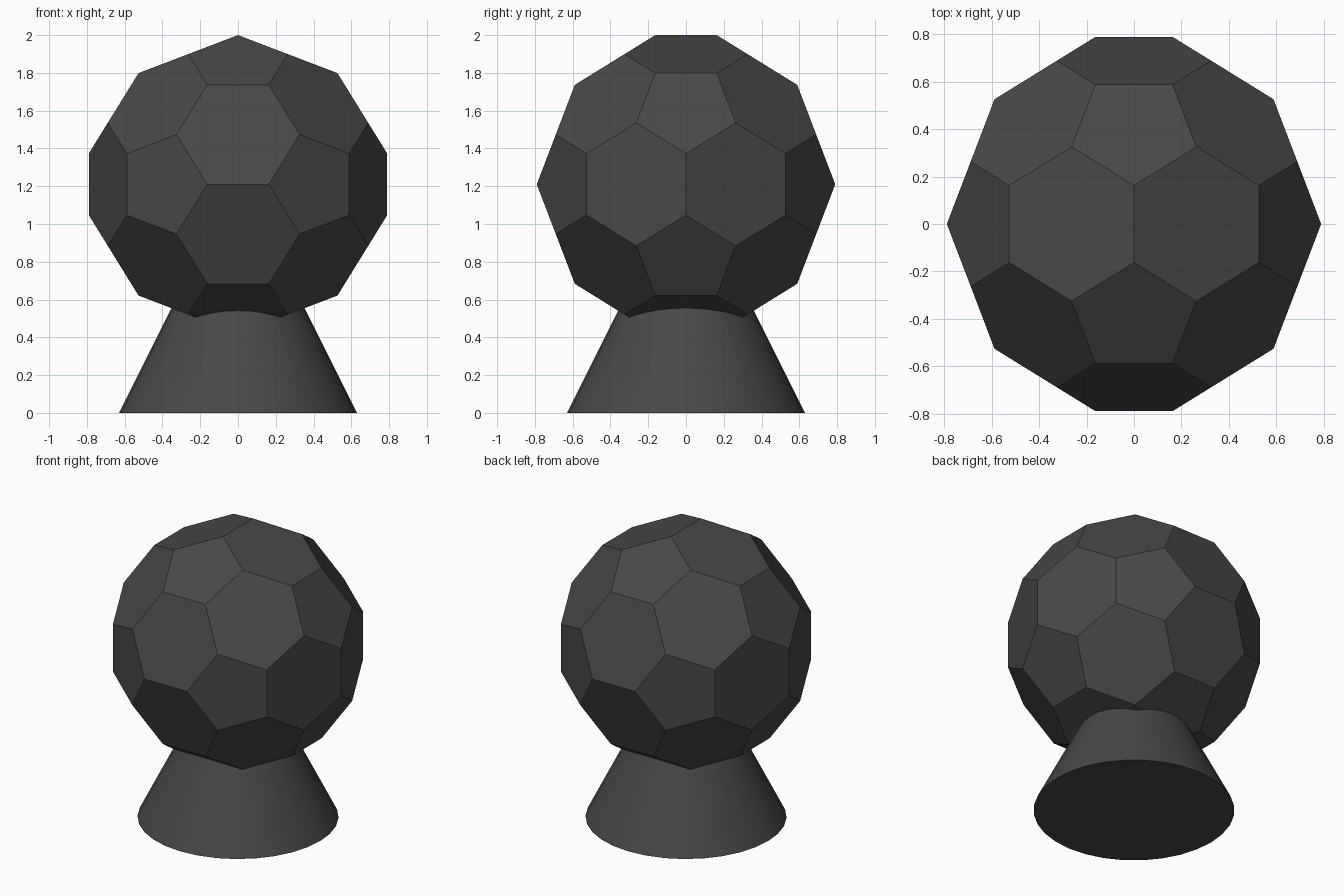
import bpy, bmesh, math
from mathutils import Vector

if "Cube" in bpy.data.objects:
    bpy.data.objects.remove(bpy.data.objects["Cube"])

PHI = (1 + math.sqrt(5)) / 2
BALL_R = 0.79            # distance from centre to the outermost edges
CENTRE = Vector((0, 0, 2 - BALL_R))

grey = bpy.data.materials.new("dark_grey")
grey.diffuse_color = (0.065, 0.065, 0.065, 1)
grey.use_nodes = True
grey.node_tree.nodes["Principled BSDF"].inputs["Base Color"].default_value = grey.diffuse_color


def finish(name, bm):
    bmesh.ops.recalc_face_normals(bm, faces=bm.faces)
    mesh = bpy.data.meshes.new(name)
    bm.to_mesh(mesh)
    bm.free()
    mesh.materials.append(grey)
    obj = bpy.data.objects.new(name, mesh)
    bpy.context.collection.objects.link(obj)
    return obj


# Ball: an icosahedron with every edge cut at its thirds (pentagons and hexagons)
corners = []
for a in (-1, 1):
    for b in (-PHI, PHI):
        corners += [Vector((0, a, b)), Vector((a, b, 0)), Vector((b, 0, a))]

bm = bmesh.new()
for p in corners:
    for q in corners:
        if p is not q and abs((p - q).length - 2) < 1e-3:
            bm.verts.new(CENTRE + p.lerp(q, 1 / 3) * BALL_R / PHI)
bmesh.ops.convex_hull(bm, input=bm.verts)
bmesh.ops.dissolve_limit(bm, angle_limit=math.radians(2), verts=bm.verts, edges=bm.edges)
finish("ball", bm)

# Stand: a smooth tapering cone whose top is buried in the ball
bm = bmesh.new()
height, r_base = 0.80, 0.63
bmesh.ops.create_cone(bm, cap_ends=True, segments=32, radius1=r_base,
                      radius2=r_base - height / 2, depth=height)
bmesh.ops.translate(bm, verts=bm.verts, vec=(0, 0, height / 2))
for f in bm.faces:
    f.smooth = len(f.verts) == 4
for e in bm.edges:
    e.smooth = all(f.smooth for f in e.link_faces)
finish("stand", bm)
